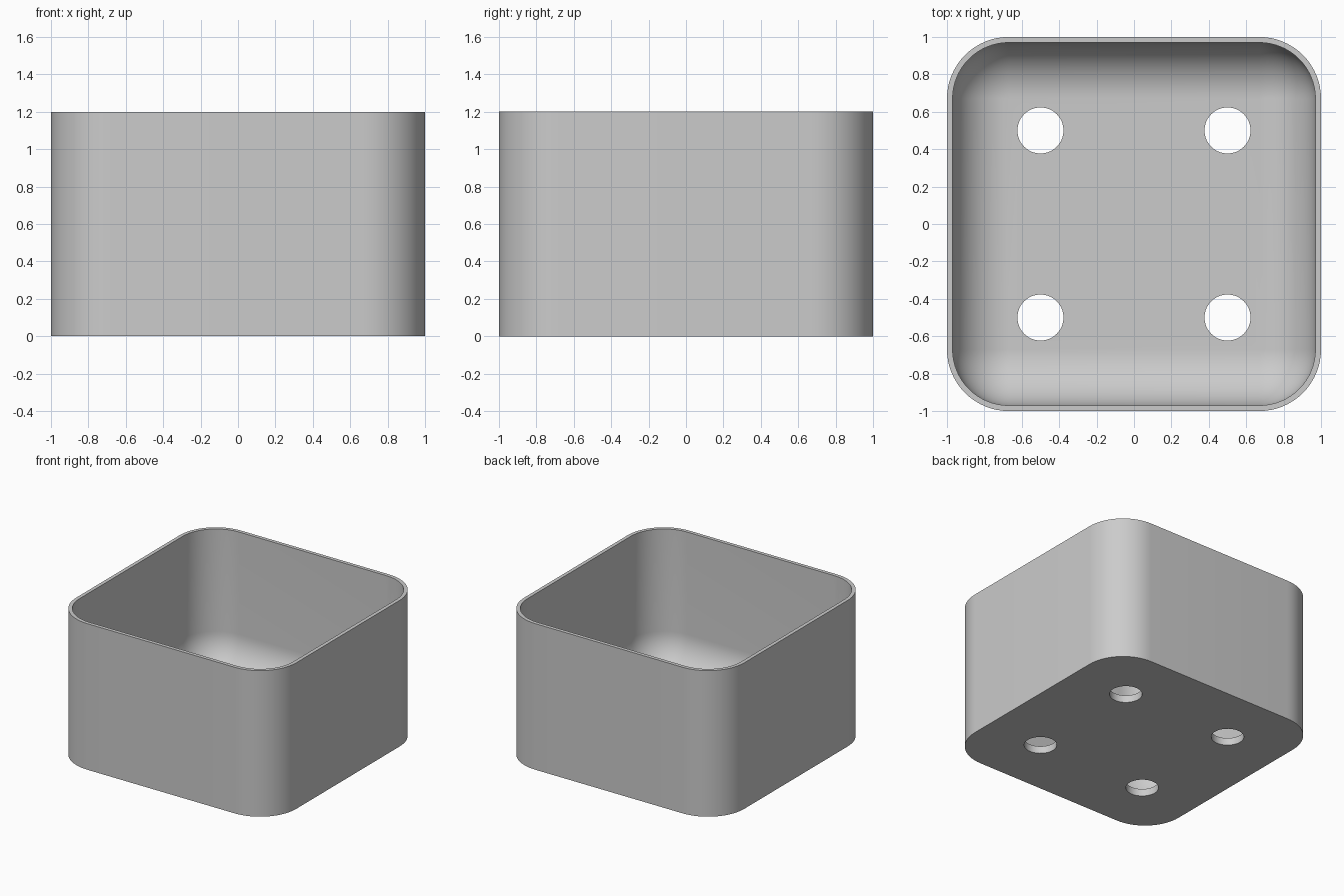
import bpy, bmesh, math

cube = bpy.data.objects.get("Cube")
if cube:
    bpy.data.objects.remove(cube, do_unlink=True)

HEIGHT, WALL, FLOOR = 1.2, 0.03, 0.06
CORE = 0.67              # centre of every corner arc, in x and y
R_OUT = 1 - CORE
R_IN = R_OUT - WALL
SEG = 16                 # steps per quarter turn
HOLE_POS, HOLE_R, HOLE_SEG = 0.5, 0.123, 48

mat = bpy.data.materials.new("light grey")
mat.use_nodes = True
grey = (0.6, 0.6, 0.6, 1)
mat.diffuse_color = grey
mat.node_tree.nodes["Principled BSDF"].inputs["Base Color"].default_value = grey

bm = bmesh.new()


def rounded_ring(radius, z):
    """Rounded square whose corners share the same arc centres."""
    verts = []
    for k, (sx, sy) in enumerate([(1, 1), (-1, 1), (-1, -1), (1, -1)]):
        for i in range(SEG + 1):
            a = (k + i / SEG) * math.pi / 2
            verts.append(bm.verts.new((sx * CORE + radius * math.cos(a),
                                       sy * CORE + radius * math.sin(a), z)))
    return verts


def circle_ring(cx, cy, z):
    angles = [2 * math.pi * i / HOLE_SEG for i in range(HOLE_SEG)]
    return [bm.verts.new((cx + HOLE_R * math.cos(a), cy + HOLE_R * math.sin(a), z))
            for a in angles]


def bridge(a, b):
    for i in range(len(a)):
        j = (i + 1) % len(a)
        bm.faces.new((a[i], a[j], b[j], b[i]))


def loop_edges(ring):
    edges = []
    for i, v in enumerate(ring):
        w = ring[(i + 1) % len(ring)]
        edges.append(bm.edges.get((v, w)) or bm.edges.new((v, w)))
    return edges


# Outer wall, rim, inner wall, then the fillet curving into the floor
rings = [rounded_ring(R_OUT, 0), rounded_ring(R_OUT, HEIGHT), rounded_ring(R_IN, HEIGHT)]
for i in range(SEG):
    a = i / SEG * math.pi / 2
    rings.append(rounded_ring(R_IN * math.cos(a), FLOOR + R_IN * (1 - math.sin(a))))
for a, b in zip(rings, rings[1:]):
    bridge(a, b)

# The fillet ends in a plain square around the flat floor
square = [bm.verts.new((x * CORE, y * CORE, FLOOR))
          for x, y in [(1, 1), (-1, 1), (-1, -1), (1, -1)]]
last, n = rings[-1], SEG + 1
for k in range(4):
    for i in range(SEG):
        bm.faces.new((last[k * n + i], last[k * n + i + 1], square[k]))
    bm.faces.new((last[k * n + SEG], last[(k + 1) * n % len(last)],
                  square[(k + 1) % 4], square[k]))

# Four drain holes through the floor
under = loop_edges(rings[0])
above = loop_edges(square)
for sx in (-1, 1):
    for sy in (-1, 1):
        low = circle_ring(sx * HOLE_POS, sy * HOLE_POS, 0)
        high = circle_ring(sx * HOLE_POS, sy * HOLE_POS, FLOOR)
        bridge(low, high)
        under += loop_edges(low)
        above += loop_edges(high)

# Flat underside and floor, filled around the holes
for edges in (under, above):
    bmesh.ops.triangle_fill(bm, edges=edges, use_beauty=True, normal=(0, 0, 1))
bmesh.ops.recalc_face_normals(bm, faces=bm.faces[:])

mesh = bpy.data.meshes.new("planter_box")
bm.to_mesh(mesh)
bm.free()
mesh.materials.append(mat)
box = bpy.data.objects.new("planter_box", mesh)
bpy.context.collection.objects.link(box)

bpy.ops.object.select_all(action='DESELECT')
box.select_set(True)
bpy.context.view_layer.objects.active = box
bpy.ops.object.shade_smooth_by_angle(angle=math.radians(30))
